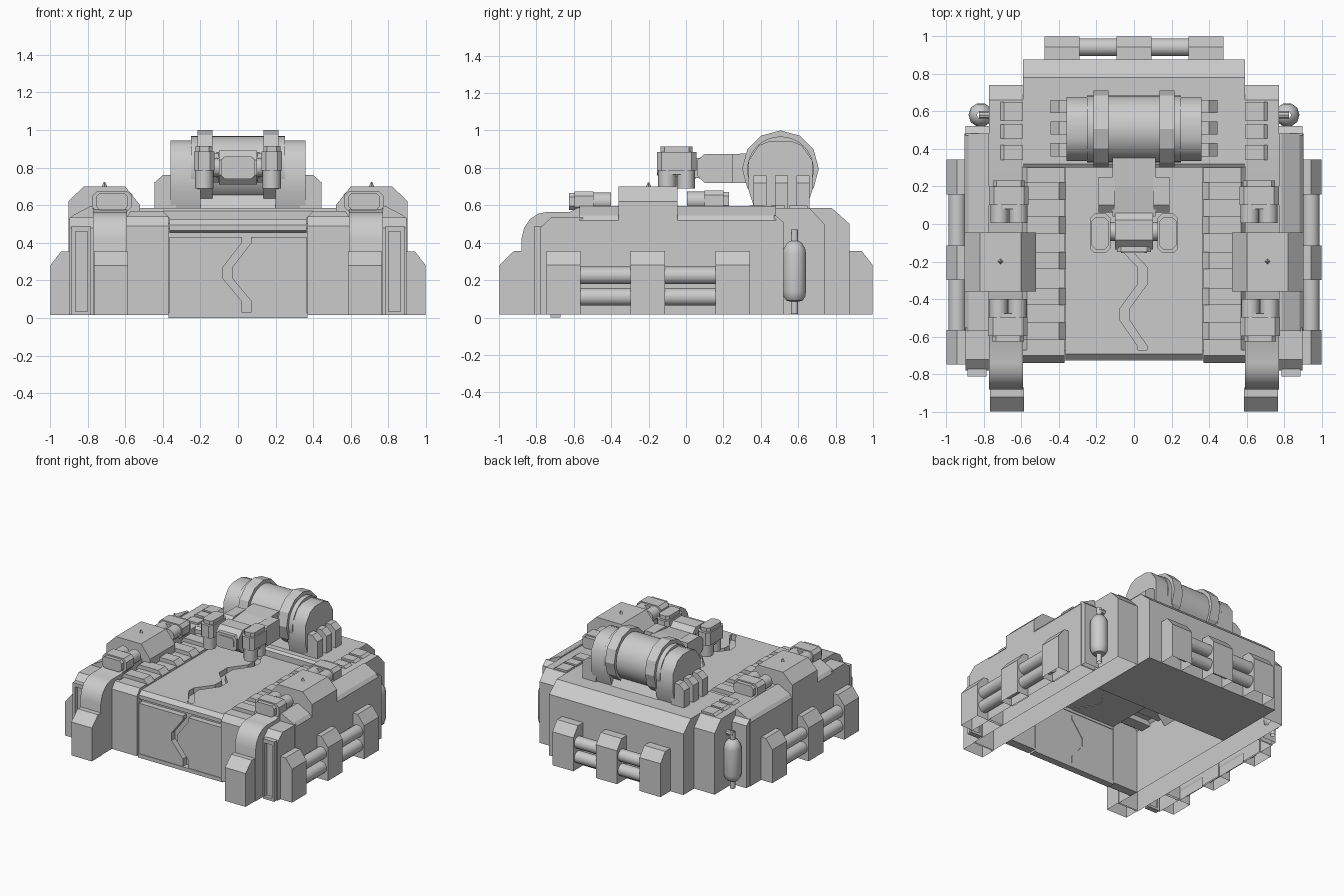
import bpy, bmesh, math
from mathutils import Matrix, Vector

if "Cube" in bpy.data.objects:
    bpy.data.objects.remove(bpy.data.objects["Cube"])

BASE = 0.015
I4 = Matrix.Identity(4)


def finish(name, bm, mirror=False, open_bottom=False, smooth=False):
    bmesh.ops.recalc_face_normals(bm, faces=bm.faces[:])
    if open_bottom:
        low = min(v.co.z for v in bm.verts) + 0.001
        bmesh.ops.delete(bm, geom=[f for f in bm.faces if all(v.co.z < low for v in f.verts)],
                         context='FACES_ONLY')
    me = bpy.data.meshes.new(name)
    bm.to_mesh(me)
    bm.free()
    ob = bpy.data.objects.new(name, me)
    bpy.context.collection.objects.link(ob)
    if mirror:
        ob.modifiers.new("mirror", 'MIRROR').use_mirror_merge = False
    if smooth:
        bpy.context.view_layer.objects.active = ob
        ob.select_set(True)
        bpy.ops.object.shade_smooth_by_angle(angle=math.radians(40))
        ob.select_set(False)
    return ob


def add_prism(bm, pts, axis, lo, hi, m=I4):
    # profile planes: x -> (y,z), y -> (x,z), z -> (x,y)
    def co(p, t):
        a, b = p
        return m @ Vector({'x': (t, a, b), 'y': (a, t, b), 'z': (a, b, t)}[axis])
    a = [bm.verts.new(co(p, lo)) for p in pts]
    b = [bm.verts.new(co(p, hi)) for p in pts]
    bm.faces.new(a)
    bm.faces.new(b[::-1])
    n = len(pts)
    for i in range(n):
        bm.faces.new((a[i], a[(i + 1) % n], b[(i + 1) % n], b[i]))


def prism(name, pts, axis, lo, hi, **kw):
    bm = bmesh.new()
    add_prism(bm, pts, axis, lo, hi)
    return finish(name, bm, **kw)


def rect(x0, x1, y0, y1):
    return [(x0, y0), (x1, y0), (x1, y1), (x0, y1)]


def box(name, x0, x1, y0, y1, z0, z1, **kw):
    return prism(name, rect(x0, x1, y0, y1), 'z', z0, z1, **kw)


def cham(x0, x1, y0, y1, c):
    return [(x0 + c, y0), (x1 - c, y0), (x1, y0 + c), (x1, y1 - c),
            (x1 - c, y1), (x0 + c, y1), (x0, y1 - c), (x0, y0 + c)]


def ring(cx, cy, r, n, off=0.0):
    return [(cx + r * math.cos(2 * math.pi * (i + off) / n),
             cy + r * math.sin(2 * math.pi * (i + off) / n)) for i in range(n)]


# hollow central shell with a sunken deck bed
prism("central_shell", [(-.59, BASE), (.59, BASE), (.59, .52), (.57, .54), (.37, .54), (.37, .48),
                        (-.37, .48), (-.37, .54), (-.57, .54), (-.59, .52)],
      'y', -.675, .30, open_bottom=True)
prism("front_cheek", [(-.74, BASE), (-.74, .49), (-.70, .54), (-.67, .54), (-.67, BASE)],
      'x', .37, .59, mirror=True)
prism("rear_block", [(.30, BASE), (.30, .57), (.32, .585), (.78, .585), (.875, .50), (.875, BASE)],
      'x', -.59, .59)

# cracked deck plates and door plates, split by a zigzag
deck_crack = [(.045, -.69), (.045, -.65), (-.05, -.51), (-.05, -.45), (.045, -.32), (.045, -.23),
              (-.05, -.13), (-.05, -.03), (.045, .10), (.045, .18), (-.03, .30)]
door_crack = [(.045, .03), (.045, .09), (-.055, .21), (-.055, .27), (.045, .40), (.045, .43)]
for s in (-1, 1):
    edge = [(x + s * .025, y) for x, y in deck_crack]
    prism("deck_plate", edge + [(s * .365, .30), (s * .365, -.69)], 'z', .475, .525)
    edge = [(x + s * .025, z) for x, z in door_crack]
    prism("door_plate", edge + [(s * .365, .43), (s * .365, .03)], 'y', -.72, -.67)
prism("deck_front_lip", [(-.69, .455), (-.72, .465), (-.72, .495), (-.69, .525), (-.67, .525), (-.67, .455)],
      'x', -.365, .365)
box("door_sill", -.37, .37, -.725, -.67, 0, .03)

# clamps along both deck edges
bm = bmesh.new()
for y in (-.57, -.385, -.195, -.005, .175):
    add_prism(bm, [(.365, .50), (.365, .535), (.40, .57), (.57, .57), (.59, .54), (.59, .50)],
              'y', y - .045, y + .045)
finish("deck_clamps", bm, mirror=True)

# front fenders with stepped toe blocks
prism("fender", [(-.88, BASE), (-.88, .42), (-.865, .48), (-.835, .525), (-.79, .555), (-.74, .565),
                 (-.62, .565), (-.58, .585), (.66, .585), (.74, .50), (.74, BASE)],
      'x', .59, .77, mirror=True, open_bottom=True, smooth=True)
prism("toe_block", [(-.998, BASE), (-.998, .28), (-.92, .355), (-.87, .355), (-.87, BASE)],
      'x', .585, .765, mirror=True, open_bottom=True)

# outer side armour
prism("side_armour", [(.77, BASE), (.9, BASE), (.9, .52), (.88, .545), (.785, .595), (.77, .595)],
      'y', -.57, .48, mirror=True, open_bottom=True)
prism("side_armour_rear", [(.47, BASE), (.47, .545), (.48, .545), (.52, .51), (.52, BASE)],
      'x', .77, .895, mirror=True, open_bottom=True)
prism("side_armour_front", [(-.78, BASE), (-.78, .48), (-.72, .535), (-.55, .535), (-.55, BASE)],
      'x', .77, .895, mirror=True, open_bottom=True)
bm = bmesh.new()
for x0, x1, z0, z1 in ((.785, .80, BASE, .49), (.865, .885, BASE, .49),
                       (.80, .865, .46, .49), (.80, .865, BASE, .035)):
    add_prism(bm, rect(x0, x1, z0, z1), 'y', -.81, -.77)
finish("front_panel_frame", bm, mirror=True)

# side towers with a small spike
prism("side_tower", [(.52, .50), (.52, .60), (.60, .70), (.82, .70), (.902, .62), (.902, .25), (.77, .25)],
      'y', -.36, -.045, mirror=True)
bm = bmesh.new()
bmesh.ops.create_cone(bm, segments=4, radius1=.018, radius2=.004, depth=.03, cap_ends=True,
                      matrix=Matrix.Translation((.71, -.2, .707)))
finish("tower_spike", bm, mirror=True)

# bumper posts and paired pipes on both sides and the rear
post = [(.89, BASE), (.998, BASE), (.998, .28), (.94, .355), (.89, .355)]
for y in (-.655, -.205, .25):
    prism("side_post", post, 'y', y - .092, y + .092, mirror=True, open_bottom=True)
rear_post = [(y - .02 if y < .9 else y, z) for y, z in post]
for x in (-.383, 0, .383):
    prism("rear_post", rear_post, 'x', x - .092, x + .092, open_bottom=True)
for z in (.225, .11):
    prism("side_pipe", ring(.94, z, .047, 16), 'y', -.6, .2, mirror=True, smooth=True)
    prism("rear_pipe", ring(.94, z, .047, 16), 'x', -.35, .35, smooth=True)

# gas tanks in the rear corners, lathed from a profile
bm = bmesh.new()
prof = [(.02, .02), (.02, .085), (.045, .09), (.06, .11), (.065, .14),
        (.065, .34), (.06, .37), (.04, .40), (.02, .41), (.02, .47)]
vs = [bm.verts.new((.815 + r, .58, z)) for r, z in prof]
es = [bm.edges.new(p) for p in zip(vs, vs[1:])]
bmesh.ops.spin(bm, geom=vs + es, cent=(.815, .58, 0), axis=(0, 0, 1), angle=2 * math.pi, steps=10)
bmesh.ops.remove_doubles(bm, verts=bm.verts[:], dist=.0005)
add_prism(bm, ring(.58, .45, .02, 8), 'x', .76, .825)
finish("gas_tank", bm, mirror=True, smooth=True)

# rear vents
bm = bmesh.new()
for y0, y1 in ((.55, .65), (.455, .53), (.34, .42)):
    add_prism(bm, [(.59, .57), (.59, .60), (.69, .60), (.71, .585), (.71, .57)], 'y', y0, y1)
finish("rear_vents", bm, mirror=True)


# twin lamp unit: chamfered housing with two barrels along local -y
def lamp(name, m):
    bm = bmesh.new()
    add_prism(bm, cham(-.105, .105, -.055, .055, .025), 'y', .02, .12, m)
    add_prism(bm, cham(-.085, .085, -.045, .045, .02), 'y', .0, .15, m)
    for x in (-.05, .05):
        add_prism(bm, ring(x, 0, .049, 12), 'y', -.075, .03, m)
    finish(name, bm, mirror=True, smooth=True)


lamp("rear_deck_lamp", Matrix.Translation((.665, .08, .625)))
lamp("front_deck_lamp", Matrix.Translation((.67, -.475, .62)) @ Matrix.Rotation(math.pi, 4, 'Z'))
lamp("head_lamp", Matrix(((0, 0, 1, .18), (1, 0, 0, -.05), (0, 1, 0, .765), (0, 0, 0, 1))))

# winch drum with bands, end caps and side fins
prism("drum", ring(.505, .79, .178, 32), 'x', -.25, .25, smooth=True)
prism("drum_end", [(.37, .57), (.335, .68), (.335, .84), (.39, .92), (.45, .945), (.56, .945),
                   (.62, .92), (.675, .84), (.675, .68), (.64, .57)], 'x', .20, .36,
      mirror=True, smooth=True)
prism("drum_band", ring(.505, .795, .205, 12), 'x', .135, .215, mirror=True)
prism("drum_base", [(.36, .57), (.40, .68), (.60, .68), (.66, .57)], 'x', -.21, .21)
bm = bmesh.new()
for y in (.395, .51, .625):
    add_prism(bm, [(.33, .58), (.33, .76), (.40, .76), (.445, .72), (.445, .58)], 'y', y - .035, y + .035)
finish("drum_fins", bm, mirror=True)

# arm and tool head reaching forward from the drum
prism("arm_core", [(.04, .75), (.04, .85), (.20, .87), (.36, .88), (.36, .72), (.20, .72)], 'x', -.115, .115)
prism("arm_fork", [(.06, .76), (.06, .84), (.10, .875), (.25, .875), (.25, .72), (.1, .72)],
      'x', .105, .19, mirror=True)
prism("head_hub", cham(-.135, .07, .71, .89, .05), 'x', -.10, .10, smooth=True)
prism("head_crossbar", ring(-.04, .80, .05, 12), 'x', -.15, .15, smooth=True)
prism("head_face", cham(-.09, .09, .74, .86, .02), 'y', -.15, -.12)
prism("head_face_inset", cham(-.07, .07, .76, .84, .015), 'y', -.155, -.12)
